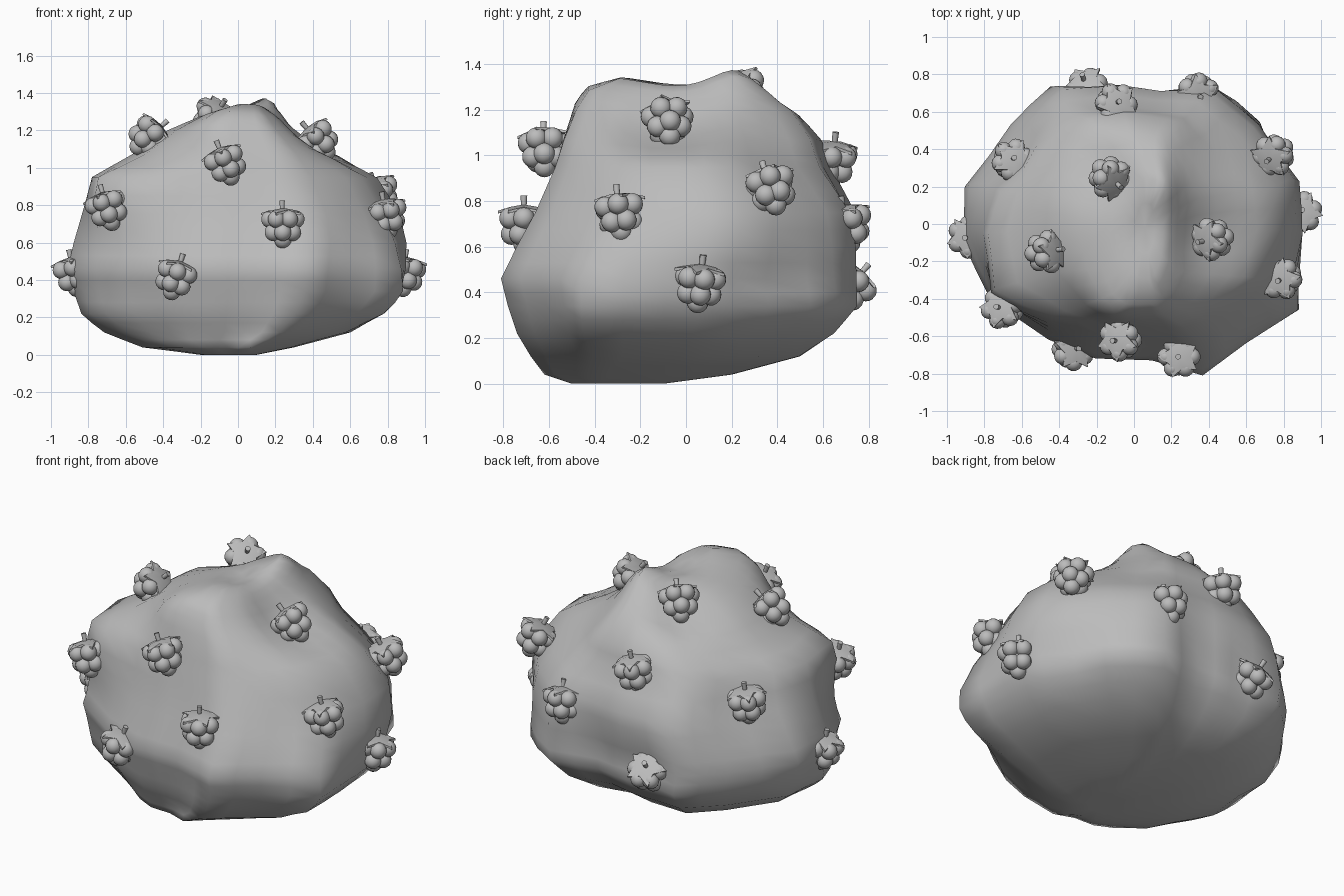
import bpy
import bmesh
import math
from mathutils import Vector, Matrix

cube = bpy.data.objects.get("Cube")
if cube:
    bpy.data.objects.remove(cube, do_unlink=True)

grey = bpy.data.materials.new("plain grey")
grey.use_nodes = True
grey.diffuse_color = (0.5, 0.5, 0.5, 1)
grey.node_tree.nodes["Principled BSDF"].inputs["Base Color"].default_value = (0.5, 0.5, 0.5, 1)


def finish(bm, name, angle=180):
    bmesh.ops.recalc_face_normals(bm, faces=bm.faces)
    mesh = bpy.data.meshes.new(name)
    bm.to_mesh(mesh)
    bm.free()
    mesh.materials.append(grey)
    obj = bpy.data.objects.new(name, mesh)
    bpy.context.collection.objects.link(obj)
    bpy.ops.object.select_all(action="DESELECT")
    obj.select_set(True)
    bpy.context.view_layer.objects.active = obj
    bpy.ops.object.shade_smooth_by_angle(angle=math.radians(angle))
    return obj


# Bush body: one lumpy outline, rounder towards the top, stretched to each level
outline = [(-.9, .2), (-.66, .53), (-.44, .74), (-.1, .73), (.12, .68), (.4, .73),
           (.65, .5), (.88, .2), (.9, -.1), (.86, -.45), (.6, -.63), (.37, -.8),
           (.1, -.72), (-.2, -.71), (-.45, -.61), (-.75, -.4), (-.9, -.1)]
# height, min x, max x, min y, max y
levels = [(0, -.2, .1, -.5, -.1), (.04, -.5, .3, -.62, .2), (.12, -.68, .6, -.68, .5),
          (.22, -.81, .77, -.74, .65), (.34, -.87, .87, -.78, .75),
          (.46, -.91, .9, -.81, .75), (.6, -.88, .91, -.75, .76),
          (.75, -.84, .88, -.68, .75), (.95, -.78, .76, -.6, .64),
          (1.07, -.57, .6, -.56, .6), (1.2, -.38, .4, -.5, .5),
          (1.28, -.2, .27, -.44, .38), (1.34, -.05, .17, -.3, .25)]
bm = bmesh.new()
rings = []
for z, x0, x1, y0, y1 in levels:
    roundness = .6 * min(1, max(0, (z - .5) / .4))
    ring = []
    for x, y in outline:
        flat = Vector((x / .9, (y + .03) / .77))
        flat = flat.lerp(flat.normalized(), roundness)
        ring.append(bm.verts.new(((x0 + x1) / 2 + flat.x * (x1 - x0) / 2,
                                  (y0 + y1) / 2 + flat.y * (y1 - y0) / 2, z)))
    rings.append(ring)
count = len(outline)
for low, high in zip(rings, rings[1:]):
    for i in range(count):
        j = (i + 1) % count
        bm.faces.new((low[i], low[j], high[j], high[i]))
for ring in (rings[0], rings[-1]):
    hub = bm.verts.new(sum((v.co for v in ring), Vector()) / count)
    for i in range(count):
        bm.faces.new((hub, ring[i], ring[(i + 1) % count]))
bmesh.ops.subdivide_edges(bm, edges=bm.edges[:], cuts=1, use_grid_fill=True)

# Hollows and bulges: centre, reach, push
lumps = [((.42, -.08, 1.15), .24, (-.08, 0, -.07)), ((-.15, .32, 1.25), .2, (.02, 0, -.08)),
         ((.05, -.03, 1.34), .16, (0, 0, -.04)), ((.15, .23, 1.34), .13, (.03, 0, .05)),
         ((-.68, .36, .82), .27, (.09, -.05, 0)), ((.8, -.3, .76), .25, (-.04, .03, 0)),
         ((.5, .45, 1.1), .27, (-.06, -.06, 0)), ((-.72, -.36, .94), .22, (-.09, -.07, 0)),
         ((-.62, -.48, .8), .18, (-.03, -.04, 0)), ((-.75, -.25, .15), .22, (-.05, -.03, 0)),
         ((.85, .33, .4), .14, (-.04, -.02, 0)), ((.6, .58, .32), .22, (.05, .04, 0)),
         ((.8, -.4, .29), .18, (.06, -.03, 0)), ((-.25, .73, .43), .18, (0, -.05, 0)),
         ((-.1, -.43, 1.23), .18, (-.03, -.02, .03))]
for v in bm.verts:
    start = v.co.copy()
    for centre, reach, push in lumps:
        distance = (start - Vector(centre)).length
        v.co += Vector(push) * math.exp(-(distance / reach) ** 2)
finish(bm, "bush_body")


# Berry: rounded beads in tiers, drooping star of leaves and a short stem
def make_berry(name, place, stem):
    bm = bmesh.new()
    for n, radius, height, turn in ((6, .07, .025, 0), (5, .054, -.045, .3), (1, 0, -.085, 0)):
        for i in range(n):
            a = turn + math.tau * i / n
            spot = (radius * math.cos(a), radius * math.sin(a), height)
            bmesh.ops.create_uvsphere(bm, u_segments=14, v_segments=9, radius=.047,
                                      matrix=Matrix.Translation(spot))
    bmesh.ops.create_uvsphere(bm, u_segments=10, v_segments=6, radius=.07)
    # Leaf star with thickness
    tops, bases = [], []
    for i in range(10):
        a = math.tau * i / 10
        r, z = (.118, .058) if i % 2 == 0 else (.065, .074)
        tops.append(bm.verts.new((r * math.cos(a), r * math.sin(a), z)))
        bases.append(bm.verts.new((r * math.cos(a), r * math.sin(a), z - .012)))
    top, base = bm.verts.new((0, 0, .085)), bm.verts.new((0, 0, .065))
    for i in range(10):
        j = (i + 1) % 10
        bm.faces.new((top, tops[i], tops[j]))
        bm.faces.new((base, bases[j], bases[i]))
        bm.faces.new((tops[i], bases[i], bases[j], tops[j]))
    bmesh.ops.create_cone(bm, cap_ends=True, segments=10, radius1=.012, radius2=.015,
                          depth=.05, matrix=Matrix.Translation((.004, 0, .1)))
    obj = finish(bm, name, 50)
    obj.location = place
    obj.rotation_euler = Vector(stem).to_track_quat("Z", "Y").to_euler()


# Position and stem direction of each berry
berries = [((-.47, -.15, 1.17), (.8, .1, .7)), ((-.13, .25, 1.27), (.5, -.5, .8)),
           ((-.07, -.62, 1.03), (-.4, 0, 1)), ((.42, -.08, 1.15), (-.6, -.1, .7)),
           ((-.7, -.45, .79), (-.3, .1, 1)), ((.24, -.71, .7), (0, 0, 1)),
           ((.79, -.29, .75), (-.2, -.1, 1)), ((.75, .37, .86), (-.4, -.3, 1)),
           ((-.33, -.67, .42), (.3, 0, 1)), ((-.88, -.07, .44), (-.2, 0, 1)),
           ((.89, .06, .44), (.1, .1, 1)), ((-.1, .64, .98), (.2, .1, 1)),
           ((.34, .7, .7), (.1, -.2, 1)), ((-.25, .72, .43), (-.2, .7, .8)),
           ((-.65, .34, .82), (.1, .1, 1))]
for k, (place, stem) in enumerate(berries):
    make_berry(f"berry_{k + 1}", place, stem)
